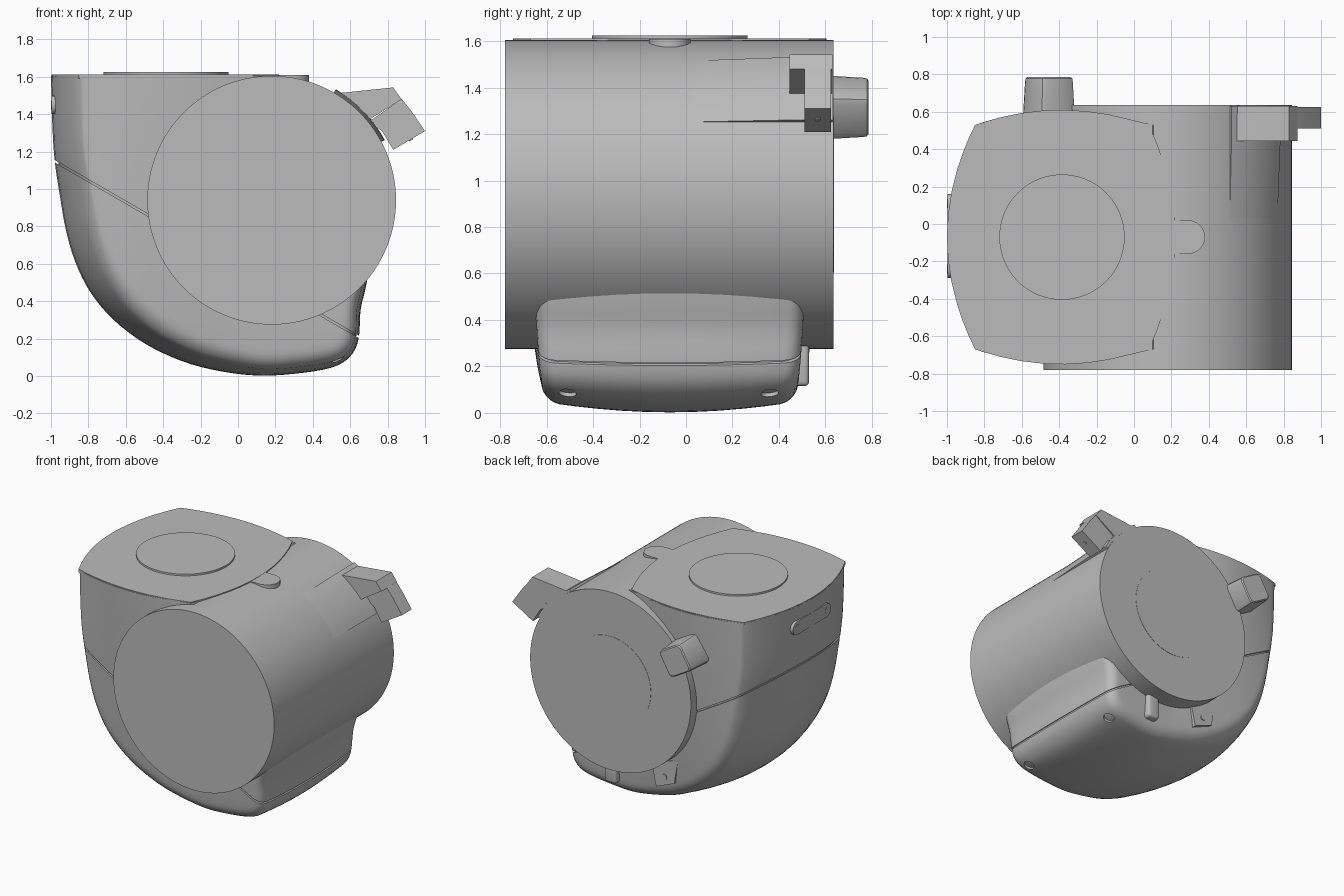
import bpy, bmesh, math
from mathutils import Vector, Matrix

if "Cube" in bpy.data.objects:
    bpy.data.objects.remove(bpy.data.objects["Cube"])

GRAY = (0.5, 0.5, 0.5, 1)
mat = bpy.data.materials.new("plain gray")
mat.use_nodes = True
mat.diffuse_color = GRAY
mat.node_tree.nodes["Principled BSDF"].inputs["Base Color"].default_value = GRAY

YC = -0.07                       # middle of the body in y
CX, CZ, R = 0.18, 0.94, 0.665    # drum axis and radius


def finish(name, bm, angle=30):
    bmesh.ops.recalc_face_normals(bm, faces=bm.faces)
    me = bpy.data.meshes.new(name)
    bm.to_mesh(me)
    bm.free()
    me.materials.append(mat)
    ob = bpy.data.objects.new(name, me)
    bpy.context.collection.objects.link(ob)
    smooth(ob, angle)
    return ob


def smooth(ob, angle=30):
    bpy.ops.object.select_all(action='DESELECT')
    ob.select_set(True)
    bpy.context.view_layer.objects.active = ob
    bpy.ops.object.shade_smooth_by_angle(angle=math.radians(angle))


def loft(name, rings, angle=30):
    """Skin closed rings of equal length and cap both ends."""
    bm = bmesh.new()
    rows = [[bm.verts.new(p) for p in ring] for ring in rings]
    n = len(rows[0])
    for a, b in zip(rows, rows[1:]):
        for i in range(n):
            j = (i + 1) % n
            bm.faces.new((a[i], a[j], b[j], b[i]))
    bm.faces.new(rows[0])
    bm.faces.new(rows[-1])
    return finish(name, bm, angle)


def prism(name, pts, y0, y1):
    """Extrude an x-z outline along y."""
    return loft(name, [[(x, y, z) for x, z in pts] for y in (y0, y1)])


def cylinder(name, center, axis, r, depth, seg=64):
    bm = bmesh.new()
    rot = Vector((0, 0, 1)).rotation_difference(Vector(axis)).to_matrix().to_4x4()
    bmesh.ops.create_cone(bm, cap_ends=True, segments=seg, radius1=r, radius2=r,
                          depth=depth, matrix=Matrix.Translation(center) @ rot)
    return finish(name, bm)


def box(name, center, size, tilt=0, bevel=0):
    """Box turned about the y axis."""
    bm = bmesh.new()
    bmesh.ops.create_cube(bm, size=1, matrix=Matrix.Translation(center)
                          @ Matrix.Rotation(tilt, 4, 'Y') @ Matrix.Diagonal((*size, 1)))
    if bevel:
        bmesh.ops.bevel(bm, geom=bm.edges[:], offset=bevel, segments=3,
                        profile=0.5, affect='EDGES')
    return finish(name, bm)


def cut(target, cutter):
    cutter.hide_render = True
    mod = target.modifiers.new("cut", 'BOOLEAN')
    mod.operation, mod.solver, mod.object = 'DIFFERENCE', 'EXACT', cutter
    bpy.context.view_layer.objects.active = target
    bpy.ops.object.modifier_apply(modifier=mod.name)
    bpy.data.objects.remove(cutter)


def spline(pts, steps=4):
    """Catmull-Rom curve through the points."""
    p = [Vector(q) for q in pts]
    p = [2 * p[0] - p[1]] + p + [2 * p[-1] - p[-2]]
    out = []
    for a, b, c, d in zip(p, p[1:], p[2:], p[3:]):
        for k in range(steps):
            t = k / steps
            out.append(0.5 * (2 * b + (c - a) * t + (2 * a - 5 * b + 4 * c - d) * t * t
                              + (3 * b - a - 3 * c + d) * t ** 3))
    return out + [p[-2]]


# Body: side silhouette from the top left, round the bottom, up to the drum
curve = spline([(-1, 1.605), (-.993, 1.35), (-.98, 1.15), (-.95, .95), (-.92, .78),
                (-.87, .61), (-.79, .45), (-.67, .305), (-.5, .175), (-.3, .08),
                (-.1, .027), (.1, .003), (.3, .012), (.5, .045), (.6, .105),
                (.645, .2), (.655, .35), (.68, .46), (.7, .56)])


def half_width(x, z):
    h = max(z, 0) / 1.6
    return 0.52 + 0.16 * h ** 0.55 - 0.08 * h * min(1, ((x + .39) / .46) ** 2)


def outline(u):
    """Silhouette pulled inwards towards the sides, with a rounded lower edge."""
    pts = []
    c = max(0, (abs(u) - .88) / .12)
    for i, p in enumerate(curve):
        t = curve[min(i + 1, len(curve) - 1)] - curve[max(i - 1, 0)]
        n = Vector((t.y, -t.x)).normalized()
        if i == 0:
            n = Vector((-1, 0))
        dome = .045 + .105 * max(0, -n.x) - .02 * max(0, n.x)
        fillet = .015 + .055 * min(1, max(0, 1.2 - p.y))
        pts.append(p - n * (dome * u * u + fillet * (1 - math.sqrt(1 - c * c))))
    top = Vector((.1, 1.605))
    pts += [Vector((.6, .9)), Vector((.35, 1.4))]
    pts += [top.lerp(pts[0], k / 8) for k in range(8)]
    return pts


def body_ring(u, k=0):
    pts = [p.lerp(Vector((0, .9)), k) for p in outline(u)]
    return [(p.x, YC + u * half_width(p.x, p.y), p.y) for p in pts]


levels = [0, .2, .4, .6, .75, .88, .92, .95, .975, .993, 1]
levels = [-u for u in reversed(levels[1:])] + levels
caps = [.85, .6, .4, .25, .12, .04]
rings = ([body_ring(-1, k) for k in caps] + [body_ring(u) for u in levels]
         + [body_ring(1, k) for k in reversed(caps)])
body = loft("body", rings)
mid = Vector((0, YC, .8))
loft("body_core", [[mid + (Vector(p) - mid) * .98 for p in ring] for ring in rings])

# Slanted seam, side slots and drain holes cut into the body
cut(body, box("seam_cutter", (-.48, YC, .86), (4, 3, .011), math.radians(30)))
slot = spline([(-.885, .98), (-.868, .8), (-.818, .58), (-.735, .41)])
strip = [p - Vector((.017, 0)) for p in slot] + [p + Vector((.017, .006)) for p in reversed(slot)]
for y0, y1 in ((-.9, -.56), (.42, .8)):
    cut(body, prism("slot_cutter", strip, y0, y1))
for y in (-.51, .36):
    cut(body, cylinder("hole_cutter", (.53, y, .09), (.5, 0, -.86), .038, .1, 32))
smooth(body)

# Drum with a faint disc on its back
cylinder("drum", (CX, -.0725, CZ), (0, 1, 0), R, 1.415, 128)
cylinder("drum_back_disc", (CX, .634, CZ), (0, 1, 0), .335, .006)


# Lid: four bowed edges, a round disc and a thumb tab
def bow(a, b, bulge, n=12):
    a, b = Vector(a), Vector(b)
    out = Vector((b.y - a.y, a.x - b.x)).normalized()
    return [a.lerp(b, k / n) + out * bulge * (1 - (2 * k / n - 1) ** 2) for k in range(n)]


w, e, n, s = -.85, .08, .53, -.67
plan = (bow((w, n), (w, s), -.148) + bow((w, s), (e, s), .075)
        + bow((e, s), (e, n), .14) + bow((e, n), (w, n), .075))
plan = bow((w, s), (e, s), .075) + bow((e, s), (e, n), .14) \
    + bow((e, n), (w, n), .075) + bow((w, n), (w, s), .148)
loft("lid", [[(p.x, p.y, z) for p in plan] for z in (1.59, 1.612)])
cylinder("lid_disc", (-.385, YC, 1.612), (0, 0, 1), .335, .026, 96)
tab = [(.1, .09), (.28, .09)] + [(.29 + .09 * math.cos(a), .09 * math.sin(a)) for a in
                                 [math.radians(80 - 20 * k) for k in range(9)]] + [(.28, -.09), (.1, -.09)]
loft("lid_tab", [[(x, YC + y, z) for x, y in tab] for z in (1.56, 1.61)])

# Side clip: arm, hook and the gentle ramp leading to it
prism("clip_arm", [(.45, 1.48), (.54, 1.513), (.83, 1.543), (.875, 1.48), (.7, 1.37), (.6, 1.3)],
      .445, .63)
prism("clip_hook", [(.7, 1.36), (.77, 1.31), (.83, 1.21), (1, 1.31), (.925, 1.42), (.875, 1.482)],
      .51, .625)
cylinder("clip_pin", (.925, .5675, 1.265), (.5, 0, -.866), .012, .01, 16)


def ramp_ring(y, r):
    arc = [math.radians(28 + 4 * k) for k in range(9)]
    return [(CX + q * math.cos(a), y, CZ + q * math.sin(a))
            for q, seq in ((r, arc), (.6, arc[::-1])) for a in seq]


loft("clip_ramp", [ramp_ring(.03, R), ramp_ring(.45, R + .018), ramp_ring(.63, R + .02)])

# Rear block, tilted to follow the drum
block_rings = []
for y, f in ((.5, 1.04), (.6, 1.02), (.76, .95), (.778, .93), (.785, .86)):
    ring = []
    for k in range(4):
        for d in (-25, 0, 25):
            a = math.radians(45 + 90 * k)
            b = math.radians(45 + 90 * k + d * 1.8)
            x = .075 * math.copysign(1, math.cos(a)) + .033 * math.cos(b)
            z = .075 * math.copysign(1, math.sin(a)) + .033 * math.sin(b)
            t = math.radians(-30)
            ring.append((-.455 + f * (x * math.cos(t) - z * math.sin(t)), y,
                         1.315 + f * (x * math.sin(t) + z * math.cos(t))))
    block_rings.append(ring)
loft("rear_block", block_rings)

# Lower latch parts under the back of the drum
box("latch_tab", (.26, .46, .21), (.1, .14, .19), 0, .02)
prism("latch_block", [(-.3, .43), (-.27, .25), (-.12, .19), (-.08, .37)], .4, .525)
cylinder("latch_screw", (-.19, .525, .28), (0, 1, 0), .02, .012, 24)

# Pill plate with two screws on the left wall
pill = []
for yc, start in ((.11, -90), (-.24, 90)):
    for k in range(9):
        a = math.radians(start + 22.5 * k)
        pill.append((yc + .05 * math.cos(a), 1.45 + .05 * math.sin(a)))
loft("side_plate", [[(x, y, z) for y, z in pill] for x in (-.96, -.998)])
for y in (.11, -.24):
    cylinder("side_screw", (-.996, y, 1.45), (1, 0, 0), .024, .008, 24)
